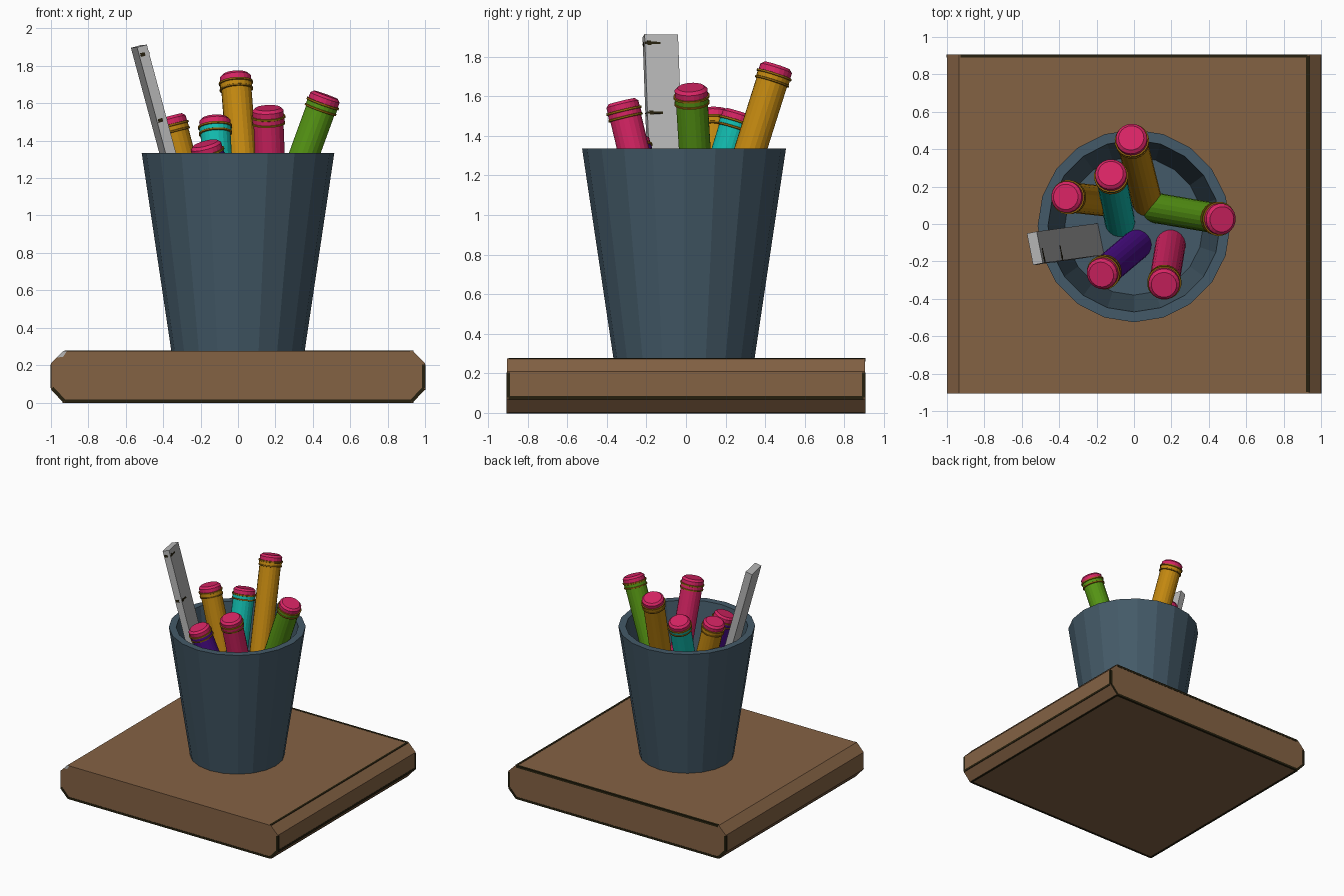
import bpy, bmesh, math
from mathutils import Vector, Matrix

cube = bpy.data.objects.get("Cube")
if cube:
    bpy.data.objects.remove(cube, do_unlink=True)


def material(name, r, g, b):
    lin = [((c / 255 + 0.055) / 1.055) ** 2.4 for c in (r, g, b)]
    m = bpy.data.materials.new(name)
    m.use_nodes = True
    m.diffuse_color = (*lin, 1)
    m.node_tree.nodes["Principled BSDF"].inputs["Base Color"].default_value = (*lin, 1)
    return m


WOOD = material("brown wood", 132, 98, 68)
DARK = material("dark worn edge", 38, 32, 14)
SLATE = material("slate blue", 68, 90, 104)
ORANGE = material("orange paint", 195, 136, 16)
GREEN = material("green paint", 86, 150, 20)
PINK = material("pink rubber", 215, 36, 100)
PURPLE = material("purple paint", 78, 14, 142)
TEAL = material("teal paint", 18, 188, 175)
GREY = material("light grey", 182, 182, 182)
GOLD = material("dull gold", 150, 104, 14)


def finish(name, bm, mats):
    bmesh.ops.recalc_face_normals(bm, faces=bm.faces)
    me = bpy.data.meshes.new(name)
    bm.to_mesh(me)
    bm.free()
    for m in mats:
        me.materials.append(m)
    ob = bpy.data.objects.new(name, me)
    bpy.context.collection.objects.link(ob)
    return ob


def lathe(name, profile, sides, mats, slots=None):
    """Turn (radius, height) points about z, closing both ends."""
    bm = bmesh.new()
    rings = []
    for r, z in profile:
        rings.append([bm.verts.new((r * math.cos(a), r * math.sin(a), z))
                      for a in (math.tau * i / sides for i in range(sides))])
    slots = slots or [0] * (len(profile) - 1)
    for low, high, slot in zip(rings, rings[1:], slots):
        for i in range(sides):
            j = (i + 1) % sides
            bm.faces.new((low[i], low[j], high[j], high[i])).material_index = slot
    bm.faces.new(rings[0]).material_index = slots[0]
    bm.faces.new(rings[-1]).material_index = slots[-1]
    return finish(name, bm, mats)


def box(name, size, matrix, mat):
    bm = bmesh.new()
    bmesh.ops.create_cube(bm, size=1, matrix=matrix @ Matrix.Diagonal((*size, 1)))
    return finish(name, bm, [mat])


# Wooden base: chamfered section extruded front to back
DEPTH, HIGH = 0.905, 0.275
half = [(0.935, 0), (1, 0.07), (1, 0.21), (0.935, HIGH)]
section = half + [(-x, z) for x, z in reversed(half)]
bm = bmesh.new()
face = bm.faces.new([bm.verts.new((x, -DEPTH, z)) for x, z in section])
new = bmesh.ops.extrude_face_region(bm, geom=[face])["geom"]
bmesh.ops.translate(bm, vec=(0, 2 * DEPTH, 0),
                    verts=[v for v in new if isinstance(v, bmesh.types.BMVert)])
finish("wooden_base", bm, [WOOD])


# Dark worn strips along the base edges
def strip(name, a, b, width=0.018):
    a, b = Vector(a), Vector(b)
    mid = (a + b) / 2
    frame = (b - a).to_track_quat('Z', 'Y').to_matrix().to_4x4()
    box(name, (width, width, (b - a).length), Matrix.Translation(mid) @ frame, DARK)


INSET = 0.007


def edge_point(p, y):
    x, z = p
    zi = z + INSET if z < HIGH / 2 else z - INSET
    return (x - math.copysign(INSET, x), y - math.copysign(INSET, y), zi)


outline = [section[i] for i in (6, 7, 0, 1, 2)]
for side, y in (("front", -DEPTH), ("back", DEPTH)):
    for p, q in zip(outline, outline[1:]):
        strip(side + "_edge_strip", edge_point(p, y), edge_point(q, y))
strip("back_top_strip", edge_point(section[3], DEPTH), edge_point(section[4], DEPTH))
strip("back_right_strip", edge_point(section[5], DEPTH), edge_point(section[6], DEPTH))
for i in (0, 1, 3, 7):
    strip("long_edge_strip", edge_point(section[i], -DEPTH), edge_point(section[i], DEPTH))

# Small pale chip on the front corner
bm = bmesh.new()
bm.faces.new([bm.verts.new((x, -DEPTH - 0.002, z))
              for x, z in ((-0.97, 0.24), (-0.935, 0.245), (-0.915, HIGH), (-0.935, HIGH))])
finish("corner_chip", bm, [GREY])

# Tapered cup, hollow down to a raised floor
FLOOR = 0.7
cup = lathe("cup", [(0.355, HIGH - 0.01), (0.515, 1.335), (0.46, 1.335), (0.37, FLOOR)],
            20, [SLATE])
cup.location = (0, -0.01, 0)


# Pencils: body, collar between two gold rings, and rubber end
def pencil(name, tip, foot, paint):
    tip, foot = Vector(tip), Vector(foot)
    n = (tip - foot).length
    r = 0.081
    profile = [(r, 0), (r, n - 0.09), (0.09, n - 0.088), (0.09, n - 0.08),
               (0.086, n - 0.078), (0.086, n - 0.056), (0.092, n - 0.054),
               (0.092, n - 0.044), (0.084, n - 0.043), (0.084, n - 0.015), (0.068, n)]
    slots = [0, 1, 1, 1, 0, 1, 1, 1, 2, 2]
    ob = lathe(name, profile, 20, [paint, GOLD, PINK], slots)
    ob.matrix_world = (Matrix.Translation(foot)
                       @ (tip - foot).to_track_quat('Z', 'Y').to_matrix().to_4x4())


FOOT = FLOOR - 0.02
pencil("tall_orange_pencil", (-0.015, 0.46, 1.755), (0.07, 0.12, FOOT), ORANGE)
pencil("green_pencil", (0.47, 0.025, 1.645), (0.12, 0.085, FOOT), GREEN)
pencil("pink_pencil", (0.16, -0.325, 1.575), (0.195, -0.11, FOOT), PINK)
pencil("purple_pencil", (-0.175, -0.27, 1.385), (0.015, -0.11, FOOT), PURPLE)
pencil("teal_pencil", (-0.125, 0.27, 1.52), (-0.075, 0.01, FOOT), TEAL)
pencil("short_orange_pencil", (-0.365, 0.145, 1.53), (-0.14, 0.12, FOOT), ORANGE)

# Ruler leaning on the left, with dark marks on its inner face and front edge
top, low = Vector((-0.53, -0.13, 1.905)), Vector((-0.2, -0.085, FOOT))
up = (top - low).normalized()
wide = Vector((-0.2, 1, 0))
wide = (wide - up * wide.dot(up)).normalized()
out = wide.cross(up)
frame = Matrix((out, wide, up)).transposed().to_4x4()
length, width, thick = (top - low).length, 0.172, 0.055
box("ruler", (thick, width, length), Matrix.Translation((top + low) / 2) @ frame, GREY)
for drop in (0.045, 0.41):
    mid = top - up * drop
    for k, size in ((0, (0.004, 0.08, 0.012)), (0.012, (0.004, 0.02, 0.022))):
        at = mid + out * thick / 2 - wide * (width / 2 - size[1] / 2 - k)
        box("ruler_mark", size, Matrix.Translation(at) @ frame, DARK)
    at = mid - wide * width / 2 - out * 0.008
    box("ruler_edge_mark", (0.025, 0.004, 0.02), Matrix.Translation(at) @ frame, DARK)
